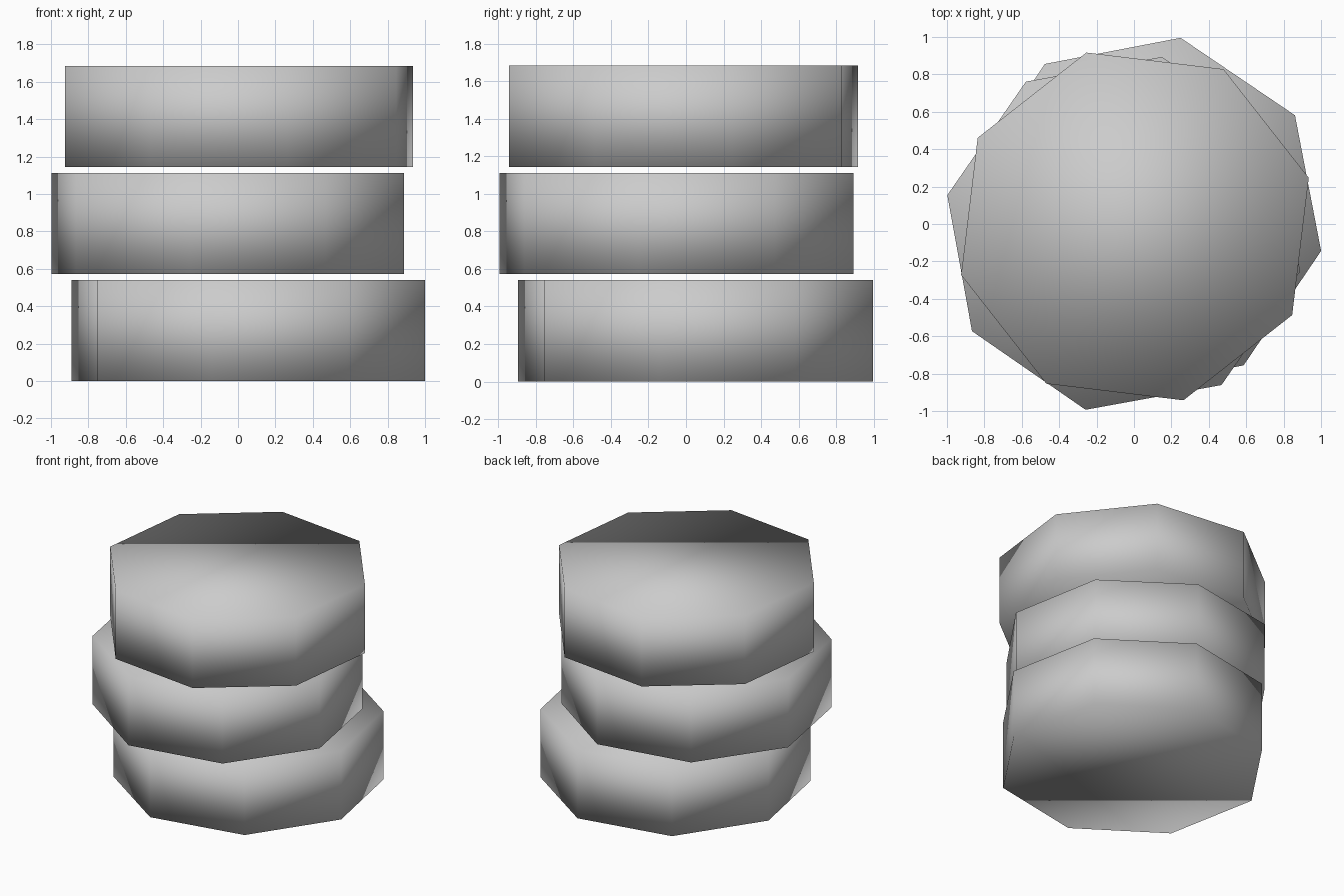
import bpy
import math

cube = bpy.data.objects.get("Cube")
if cube:
    bpy.data.objects.remove(cube, do_unlink=True)

# Single neutral colour
grey = bpy.data.materials.new("plain grey")
grey.use_nodes = True
colour = (0.6, 0.6, 0.6, 1.0)
grey.diffuse_color = colour
grey.node_tree.nodes["Principled BSDF"].inputs["Base Color"].default_value = colour

SIDES = 8
RADIUS = 0.965
HEIGHT = 0.54
SPACING = 0.572


def slab(name, level, x, y, turn):
    """Closed octagonal block; the first corner points along the turn angle."""
    bpy.ops.mesh.primitive_cylinder_add(
        vertices=SIDES, radius=RADIUS, depth=HEIGHT,
        location=(x, y, level * SPACING + HEIGHT / 2),
        rotation=(0, 0, math.radians(turn - 90)))
    block = bpy.context.object
    block.name = name
    block.data.materials.append(grey)
    # Every edge is soft, including the rims
    bpy.ops.object.shade_smooth()
    return block


# Three loosely stacked blocks, each slightly shifted and turned
slab("bottom_block", 0, 0.055, 0.05, -11.6)
slab("middle_block", 1, -0.055, -0.05, -12.2)
slab("top_block", 2, 0.005, -0.013, 15.6)
